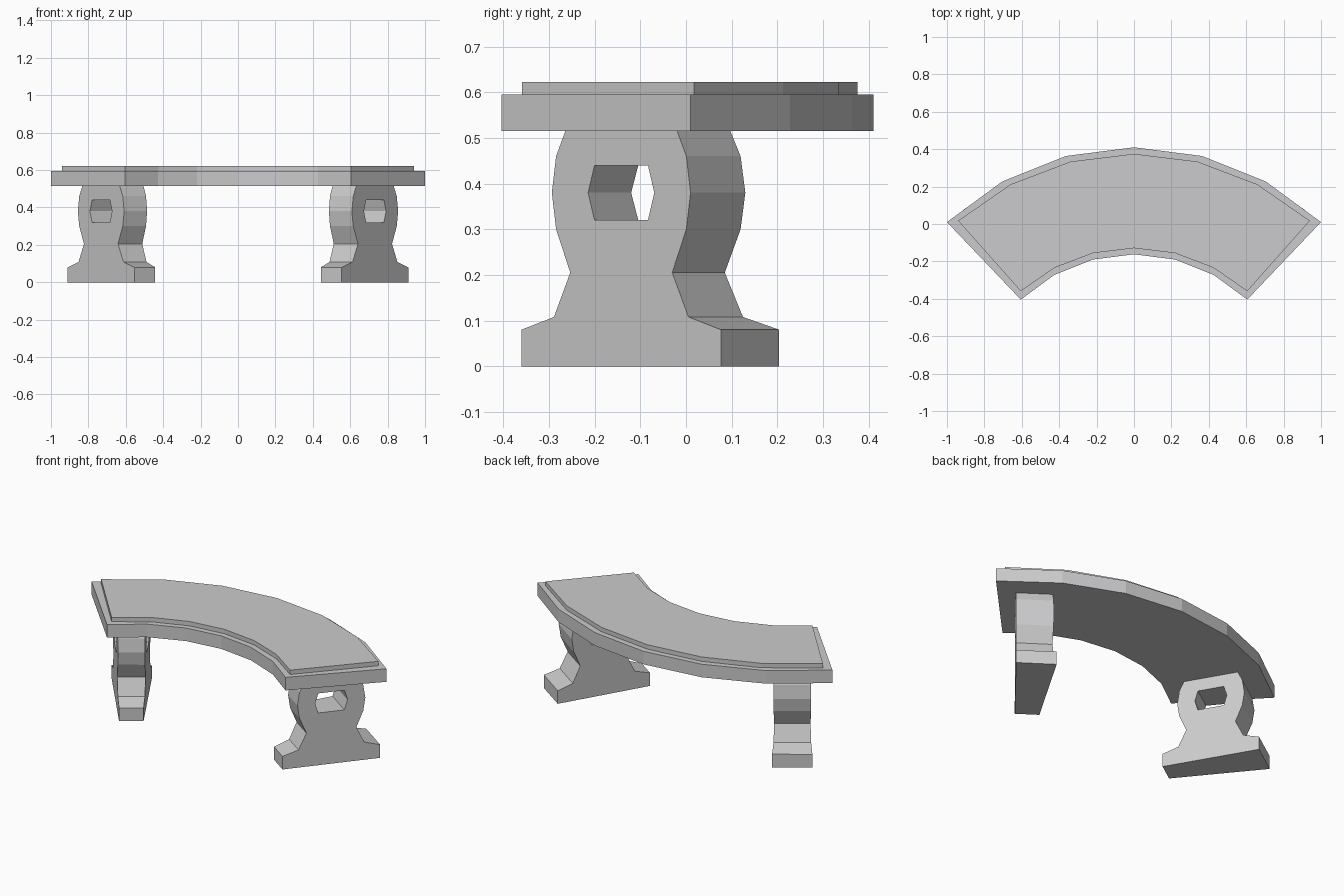
import bpy, bmesh, math
from mathutils import Vector

if "Cube" in bpy.data.objects:
    bpy.data.objects.remove(bpy.data.objects["Cube"])

CENTRE_Y = -1.04          # centre of the arc the whole bench follows
SEAT_ANGLE = 43.6         # half sweep of the seat, degrees

stone = bpy.data.materials.new("grey stone")
stone.diffuse_color = (0.6, 0.6, 0.61, 1)
stone.use_nodes = True
stone.node_tree.nodes["Principled BSDF"].inputs["Base Color"].default_value = stone.diffuse_color


def polar(r, deg, z):
    a = math.radians(deg)
    return Vector((r * math.sin(a), CENTRE_Y + r * math.cos(a), z))


def finish(bm, name):
    bmesh.ops.recalc_face_normals(bm, faces=bm.faces)
    mesh = bpy.data.meshes.new(name)
    bm.to_mesh(mesh)
    bm.free()
    mesh.materials.append(stone)
    obj = bpy.data.objects.new(name, mesh)
    bpy.context.collection.objects.link(obj)


def arc_slab(name, r0, r1, half, z0, z1, segments=6):
    """Curved slab: a rectangular section swept around the arc."""
    bm = bmesh.new()
    rings = []
    for i in range(segments + 1):
        a = -half + 2 * half * i / segments
        section = ((r0, z0), (r1, z0), (r1, z1), (r0, z1))
        rings.append([bm.verts.new(polar(r, a, z)) for r, z in section])
    for p, q in zip(rings, rings[1:]):
        for k in range(4):
            n = (k + 1) % 4
            bm.faces.new((p[k], p[n], q[n], q[k]))
    bm.faces.new(rings[0])
    bm.faces.new(rings[-1])
    finish(bm, name)


# half profile of a leg (offset from its middle radius, height) and its opening
LEG_MID = 1.159
LEG = [(.282, 0), (.282, .08), (.19, .108), (.144, .205), (.184, .30),
       (.196, .38), (.184, .46), (.158, .515)]
HOLE = [(.0755, .32), (.0935, .38), (.0755, .44)]


def leg(name, a0, a1):
    """Wedge-shaped pedestal between two radial planes, with an opening."""
    bm = bmesh.new()
    for half in (LEG, HOLE):
        loop = half + [(-x, z) for x, z in reversed(half)]
        vs = [bm.verts.new((LEG_MID + x, 0, z)) for x, z in loop]
        for i, v in enumerate(vs):
            bm.edges.new((v, vs[(i + 1) % len(vs)]))
    bmesh.ops.triangle_fill(bm, edges=bm.edges[:], use_beauty=True,
                            normal=(0, -1, 0))
    ext = bmesh.ops.extrude_face_region(bm, geom=bm.faces[:],
                                        use_keep_orig=True)
    moved = {g for g in ext["geom"] if isinstance(g, bmesh.types.BMVert)}
    for v in bm.verts:
        v.co = polar(v.co.x, a1 if v in moved else a0, v.co.z)
    finish(bm, name)


# seat: thick slab and a thin raised top
arc_slab("seat_slab", 0.878, 1.45, SEAT_ANGLE, 0.515, 0.595)
arc_slab("seat_top", 0.911, 1.415, 41.65, 0.595, 0.622)

# two mirrored pedestals
for side, s in (("left", -1), ("right", 1)):
    leg(side + "_leg", s * 30.3, s * 39.2)
